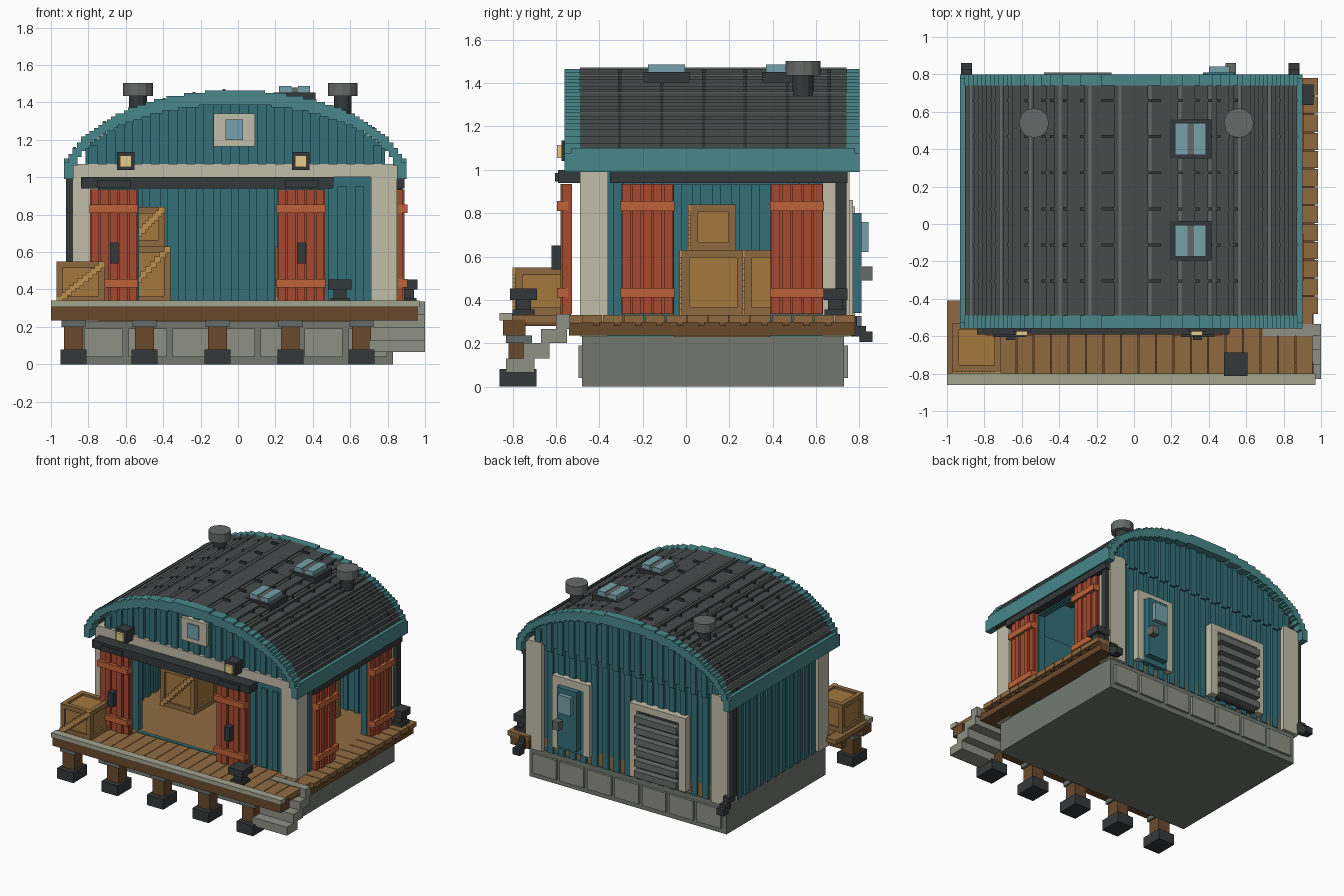
import bpy, bmesh, math

def lin(c):
    return c / 12.92 if c <= 0.04045 else ((c + 0.055) / 1.055) ** 2.4

MATS = {}
for key, h in dict(teal="347078", trim="48878A", dark="34393A", roof="464C4B", seam="656B68", cream="C2BDA9",
                   red="A54A30", orange="BE6238", wood="8F6A40", brown="6B4A2C", crate="A5783F", pale="C09050",
                   stone="737970", block="8E9084", beam="A3A48F", glass="76A0AA", lamp="E8CC88").items():
    m = bpy.data.materials.new(key)
    m.diffuse_color = [lin(int(h[i:i + 2], 16) / 255) for i in (0, 2, 4)] + [1]
    MATS[key] = m

def finish(name, bm, mat):
    bmesh.ops.recalc_face_normals(bm, faces=bm.faces)
    me = bpy.data.meshes.new(name)
    bm.to_mesh(me)
    bm.free()
    me.materials.append(MATS[mat])
    ob = bpy.data.objects.new(name, me)
    bpy.context.collection.objects.link(ob)
    return ob

def boxes(name, mat, items):
    """One object from boxes given as (x0, x1, y0, y1, z0, z1)."""
    bm = bmesh.new()
    for x0, x1, y0, y1, z0, z1 in items:
        vs = bmesh.ops.create_cube(bm, size=1)["verts"]
        for v in vs:
            v.co = ((x0 + x1) / 2 + v.co.x * (x1 - x0), (y0 + y1) / 2 + v.co.y * (y1 - y0),
                    (z0 + z1) / 2 + v.co.z * (z1 - z0))
    return finish(name, bm, mat)

def extrude(name, mat, pts, y0, y1):
    """Extrude an xz outline along y."""
    bm = bmesh.new()
    out = [p for i, p in enumerate(pts) if p != pts[i - 1]]
    f = bm.faces.new([bm.verts.new((x, y0, z)) for x, z in out])
    ext = bmesh.ops.extrude_face_region(bm, geom=[f])["geom"]
    for v in ext:
        if isinstance(v, bmesh.types.BMVert):
            v.co.y = y1
    return finish(name, bm, mat)

CX = -0.015
def arch_z(x, a, h):
    return 1.0 + round(h * math.sqrt(max(0, 1 - ((x - CX) / a) ** 2)) / 0.0155) * 0.0155

def arch(a, h, n=80, clip=None):
    w = clip or a
    pts = []
    for i in range(n):
        x0, x1 = CX - w + 2 * w * i / n, CX - w + 2 * w * (i + 1) / n
        z = arch_z((x0 + x1) / 2, a, h)
        pts += [(round(x0, 5), z), (round(x1, 5), z)]
    return pts

def shell(ao, ho, ai, hi):
    o, i = arch(ao, ho), arch(ai, hi)
    return [(o[0][0], 0.99)] + o + [(o[-1][0], 0.99), (i[-1][0], 0.99)] + i[::-1] + [(i[0][0], 0.99)]

# Barrel roof, end trims, eaves, cross bands and long seams
extrude("roof_shell", "roof", shell(0.91, 0.46, 0.87, 0.395), -0.49, 0.74)
for nm, y0, y1 in (("front", -0.56, -0.49), ("back", 0.74, 0.80)):
    extrude("roof_trim_" + nm, "trim", shell(0.915, 0.465, 0.865, 0.39), y0, y1)
boxes("eave_boards", "trim", [(-0.93, -0.90, -0.53, 0.78, 0.99, 1.10), (0.87, 0.90, -0.53, 0.78, 0.99, 1.10)])
for k in range(6):
    y = -0.305 + 0.193 * k
    extrude("roof_band", "dark", shell(0.912, 0.464, 0.88, 0.41), y - 0.008, y + 0.008)
seams = []
for k in range(11):
    x = -0.875 + 0.16 * k
    z = arch_z(x, 0.91, 0.46)
    seams.append((x - 0.008, x + 0.008, -0.49, 0.74, z - 0.03, z + 0.006))
boxes("roof_seams", "seam", seams)

# Roof vents and skylights
def disc(name, mat, x, y, r, z0, z1, n=12):
    bm = bmesh.new()
    bmesh.ops.create_cone(bm, cap_ends=True, segments=n, radius1=r, radius2=r, depth=z1 - z0)
    bmesh.ops.translate(bm, verts=bm.verts, vec=(x, y, (z0 + z1) / 2))
    finish(name, bm, mat)
for x in (-0.535, 0.56):
    disc("vent_neck", "dark", x, 0.54, 0.048, 1.33, 1.44)
    disc("vent_cap", "seam", x, 0.54, 0.08, 1.435, 1.503)
for y in (-0.09, 0.455):
    boxes("skylight_frame", "dark", [(0.19, 0.415, y - 0.105, y + 0.105, 1.38, 1.452)])
    boxes("skylight_glass", "glass", [(0.22, 0.285, y - 0.085, y + 0.085, 1.44, 1.487),
                                      (0.32, 0.385, y - 0.085, y + 0.085, 1.44, 1.487)])
    boxes("skylight_bar", "seam", [(0.285, 0.32, y - 0.085, y + 0.085, 1.44, 1.48)])

# Stone base with raised blocks, floor
boxes("stone_base", "stone", [(-0.86, 0.83, -0.48, 0.73, 0, 0.23)])
boxes("base_blocks", "block", [(-0.82 + 0.235 * k, -0.615 + 0.235 * k, y0, y1, 0.04, 0.19)
                               for k in range(7) for y0, y1 in ((-0.495, -0.48), (0.73, 0.748))])
boxes("floor", "wood", [(-0.84, 0.81, -0.47, 0.72, 0.23, 0.33)])

# Walls, gables and corrugation ribs
boxes("walls", "teal", [(-0.86, -0.81, -0.45, 0.72, 0.23, 1.05), (-0.84, 0.82, 0.67, 0.72, 0.23, 1.07),
                        (0.78, 0.83, -0.45, -0.055, 0.23, 1.05), (0.78, 0.83, 0.39, 0.72, 0.23, 1.05),
                        (0.78, 0.83, -0.06, 0.40, 0.93, 1.05), (-0.80, -0.53, -0.46, -0.41, 0.33, 1.05),
                        (0.21, 0.75, -0.46, -0.41, 0.33, 1.05), (-0.54, 0.22, -0.46, -0.41, 0.94, 1.05),
                        (-0.53, 0.21, -0.49, -0.46, 0.30, 0.335)])
g = arch(0.87, 0.40, 70, 0.80)
outline = [(g[0][0], 1.05)] + g + [(g[-1][0], 1.05)]
extrude("gable_front", "teal", outline, -0.47, -0.42)
extrude("gable_back", "teal", outline, 0.69, 0.735)
ribs = []
for k in range(17):
    x = -0.775 + 0.095 * k
    zt = min(arch_z(x - 0.025, 0.87, 0.395), arch_z(x + 0.025, 0.87, 0.395))
    ribs += [(x - 0.024, x + 0.024, -0.49, -0.47, 1.05, zt), (x - 0.024, x + 0.024, 0.735, 0.752, 1.02, zt),
             (x - 0.024, x + 0.024, 0.72, 0.738, 0.23, 1.06), (x - 0.02, x + 0.02, 0.655, 0.67, 0.33, 1.07)]
    if x > 0.21 and x < 0.72:
        ribs.append((x - 0.024, x + 0.024, -0.478, -0.46, 0.34, 0.95))
for k in range(11):
    y = -0.31 + 0.09 * k
    ribs += [(-0.878, -0.86, y - 0.024, y + 0.024, 0.23, 1.05), (-0.81, -0.795, y - 0.02, y + 0.02, 0.33, 1.05)]
    if y < -0.08 or y > 0.42:
        ribs.append((0.83, 0.845, y - 0.024, y + 0.024, 0.33, 0.95))
boxes("wall_ribs", "teal", ribs)

# Corner pillars and front header
boxes("corner_pillars", "cream", [(x0, x1, y0, y1, 0.23, 1.07) for x0, x1 in ((-0.885, -0.745), (0.71, 0.85))
                                  for y0, y1 in ((-0.49, -0.36), (0.63, 0.755))])
boxes("front_header", "cream", [(-0.86, 0.83, -0.495, -0.44, 1.0, 1.07)])

# Sliding doors: u runs along the wall, d is distance outwards
def wall_boxes(name, mat, side, items):
    boxes(name, mat, [(u0, u1, -d1, -d0, z0, z1) if side == "front" else (d0, d1, u0, u1, z0, z1)
                      for u0, u1, d0, d1, z0, z1 in items])

def door(side, u0, u1, d):
    w = (u1 - u0) / 5
    wall_boxes(side + "_door_planks", "red", side,
               [(u0 + w * k + 0.004, u0 + w * (k + 1) - 0.004, d + 0.01, d + 0.045 + 0.01 * (k % 2), 0.335, 0.935)
                for k in range(5)] + [(u0, u1, d, d + 0.03, 0.335, 0.935)])
    wall_boxes(side + "_door_straps", "orange", side, [(u0 - 0.003, u1 + 0.003, d + 0.02, d + 0.07, z, z + 0.045)
                                                       for z in (0.41, 0.81)])
for u0, u1 in ((-0.79, -0.537), (0.21, 0.465)):
    door("front", u0, u1, 0.525)
    c = (u0 + u1) / 2
    boxes("door_handle", "dark", [(c - 0.022, c + 0.025, -0.62, -0.56, 0.54, 0.65)])
door("right", -0.30, -0.057, 0.835)
door("right", 0.39, 0.633, 0.835)
boxes("door_rails", "dark", [(-0.84, 0.51, -0.59, -0.49, 0.94, 1.0), (0.83, 0.89, -0.35, 0.745, 0.94, 0.99)])
boxes("rail_hangers", "dark", [(x - 0.09, x + 0.09, -0.605, -0.58, 0.945, 0.985) for x in (-0.665, 0.34)])

# Front lamps and gable window
for x in (-0.60, 0.335):
    boxes("lamp_housing", "dark", [(x - 0.047, x + 0.047, -0.575, -0.48, 1.04, 1.135)])
    boxes("lamp_glass", "lamp", [(x - 0.03, x + 0.03, -0.595, -0.57, 1.055, 1.115)])
boxes("gable_window_frame", "cream", [(-0.13, 0.09, -0.515, -0.46, 1.165, 1.34)])
boxes("gable_window_glass", "glass", [(-0.068, 0.028, -0.525, -0.50, 1.20, 1.31)])

# Back door and louvred shutter
boxes("back_door_frame", "cream", [(0.29, 0.34, 0.71, 0.77, 0.30, 0.86), (0.56, 0.61, 0.71, 0.77, 0.30, 0.86),
                                   (0.29, 0.61, 0.71, 0.77, 0.80, 0.86)])
boxes("back_door", "teal", [(0.34, 0.56, 0.71, 0.765, 0.30, 0.80), (0.37, 0.54, 0.76, 0.81, 0.34, 0.80)])
boxes("back_door_glass", "glass", [(0.40, 0.51, 0.80, 0.843, 0.62, 0.76)])
boxes("back_door_latch", "seam", [(0.49, 0.545, 0.80, 0.86, 0.49, 0.555)])
boxes("shutter_frame", "cream", [(-0.54, -0.48, 0.71, 0.78, 0.26, 0.83), (-0.12, -0.06, 0.71, 0.78, 0.26, 0.83),
                                 (-0.54, -0.06, 0.71, 0.78, 0.78, 0.83)])
boxes("shutter_panel", "dark", [(-0.48, -0.12, 0.71, 0.755, 0.26, 0.78)])
boxes("shutter_slats", "seam", [(-0.48, -0.12, 0.75, 0.81, 0.275 + 0.085 * k, 0.325 + 0.085 * k) for k in range(6)])

# Rear downspouts with kicked-out feet
for x in (-0.895, 0.855):
    boxes("downspout", "dark", [(x - 0.025, x + 0.025, 0.69, 0.74, 0.30, 1.0),
                                (x - 0.025, x + 0.025, 0.71, 0.79, 0.27, 0.32),
                                (x - 0.025, x + 0.025, 0.76, 0.83, 0.23, 0.28),
                                (x - 0.03, x + 0.03, 0.80, 0.86, 0.205, 0.255)])

# Front loading deck and side deck
boxes("front_deck_boards", "wood", [(-1 + 0.0933 * k, -0.912 + 0.0933 * k, -0.80, -0.41 if k == 0 else -0.47, 0.295, 0.33)
                                    for k in range(21)])
boxes("front_deck_bearers", "brown", [(-0.99, 0.95, -0.80, -0.47, 0.28, 0.30), (-1, 0.96, -0.845, -0.74, 0.235, 0.31),
                                      (-1, 0.96, -0.54, -0.48, 0.235, 0.29)])
boxes("front_deck_edge", "beam", [(-1, 0.97, -0.86, -0.80, 0.305, 0.34)])
boxes("side_deck_boards", "wood", [(0.80, 0.985, -0.48 + 0.0973 * k, -0.388 + 0.0973 * k, 0.295, 0.33) for k in range(13)])
boxes("side_deck_bearers", "brown", [(0.80, 0.965, -0.48, 0.78, 0.28, 0.30), (0.80, 0.96, -0.48, 0.78, 0.235, 0.29)])
boxes("side_deck_pegs", "brown", [(0.95, 0.98, -0.43 + 0.0973 * k, -0.40 + 0.0973 * k, 0.28, 0.30) for k in range(12)])
for x in (-0.88, -0.5, -0.11, 0.28, 0.66):
    boxes("deck_footing", "dark", [(x - 0.07, x + 0.07, -0.86, -0.69, 0, 0.08)])
    boxes("deck_post", "brown", [(x - 0.05, x + 0.05, -0.82, -0.72, 0.08, 0.21)])
    boxes("deck_post_cap", "seam", [(x - 0.065, x + 0.065, -0.83, -0.71, 0.20, 0.235)])

# Stone steps at the right end
boxes("stone_steps", "block", [(0.70, 1.0, -0.83, -0.70, 0.065, 0.13), (0.70, 1.0, -0.75, -0.63, 0.13, 0.20),
                               (0.70, 1.0, -0.67, -0.55, 0.20, 0.265), (0.69, 1.0, -0.60, -0.535, 0.265, 0.335)])

# Mooring bollards
for x, y in ((0.545, -0.75), (0.905, 0.69)):
    s = 0.063 if y < 0 else 0.055
    boxes("bollard", "dark", [(x - s, x + s, y - s, y + s, 0.40, 0.452), (x - 0.035, x + 0.035, y - 0.035, y + 0.035, 0.33, 0.41),
                              (x - 0.05, x + 0.05, y - 0.05, y + 0.05, 0.33, 0.355)])

# Crates with framed edges and a stepped diagonal brace
def crate(x0, x1, y0, y1, z0, z1, t=0.035):
    i = 0.015
    boxes("crate_body", "crate", [(x0 + i, x1 - i, y0 + i, y1 - i, z0, z1 - i)])
    frame = [(a, a + t, b, b + t, z0, z1) for a in (x0, x1 - t) for b in (y0, y1 - t)]
    for c in (z0, z1 - t):
        frame += [(x0 + t, x1 - t, b, b + t, c, c + t) for b in (y0, y1 - t)]
        frame += [(a, a + t, y0 + t, y1 - t, c, c + t) for a in (x0, x1 - t)]
    boxes("crate_frame", "wood", frame)
    n = 10
    dx, dz = (x1 - x0 - t) / n, (z1 - z0 - t) / n
    boxes("crate_brace", "pale", [(x0 + dx * k, x0 + dx * k + t, y0 - 0.01, y0 + 0.018, z0 + dz * k, z0 + dz * k + t)
                                  for k in range(n + 1)])
crate(-0.97, -0.71, -0.79, -0.53, 0.33, 0.55)
crate(-0.65, -0.36, -0.02, 0.27, 0.33, 0.63)
crate(-0.60, -0.39, 0.02, 0.23, 0.63, 0.84)
crate(0.20, 0.49, 0.27, 0.56, 0.33, 0.63)
